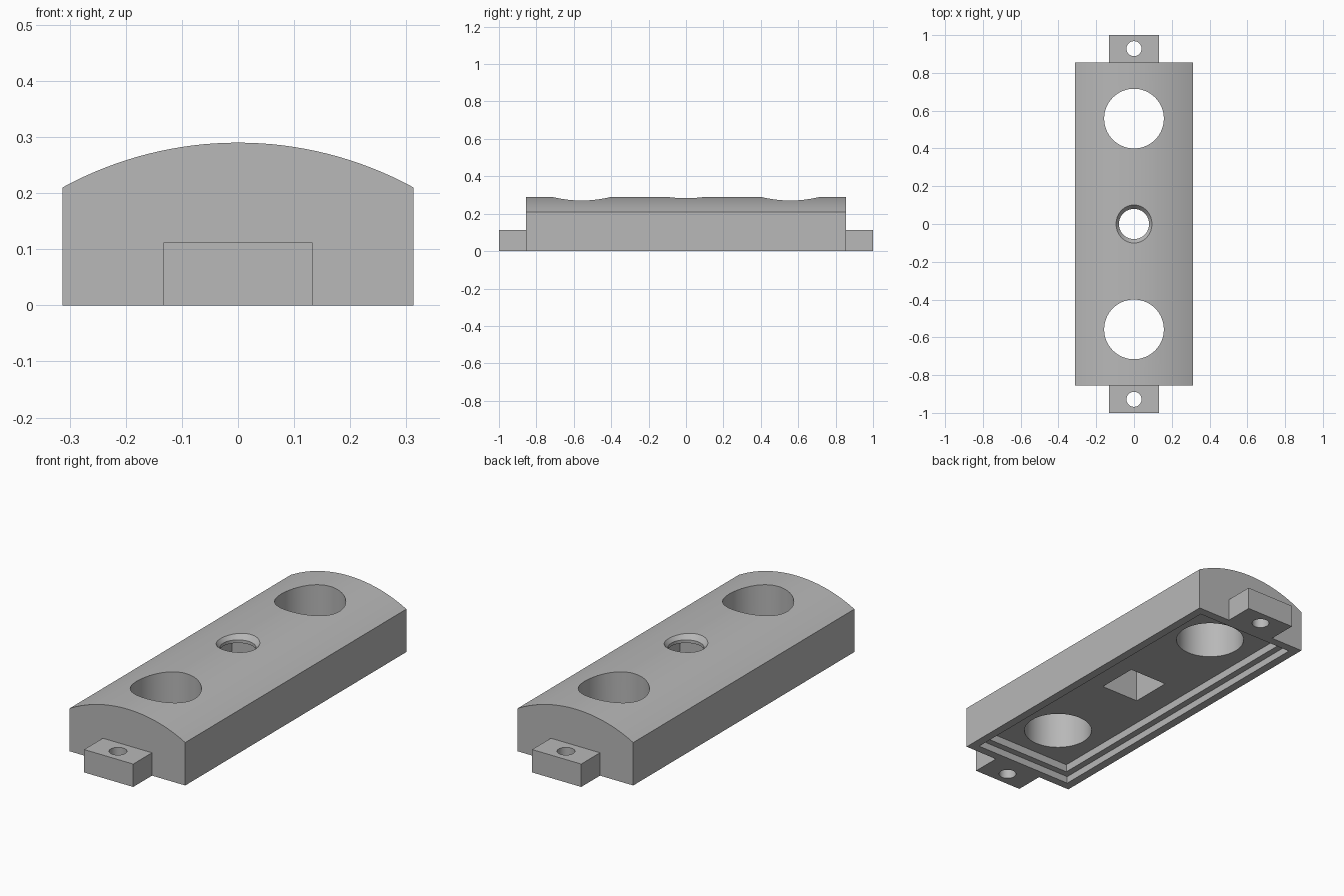
import bpy, bmesh, math

if "Cube" in bpy.data.objects:
    bpy.data.objects.remove(bpy.data.objects["Cube"], do_unlink=True)

HALF_W, HALF_L, SIDE_H, TOP_H = 0.313, 0.855, 0.21, 0.29

grey = bpy.data.materials.new("plain grey")
grey.use_nodes = True
colour = (0.48, 0.48, 0.48, 1)
grey.diffuse_color = colour
grey.node_tree.nodes["Principled BSDF"].inputs["Base Color"].default_value = colour


def finish(name, bm):
    bmesh.ops.recalc_face_normals(bm, faces=bm.faces)
    mesh = bpy.data.meshes.new(name)
    bm.to_mesh(mesh)
    bm.free()
    mesh.materials.append(grey)
    obj = bpy.data.objects.new(name, mesh)
    bpy.context.collection.objects.link(obj)
    return obj


def box(name, half_x, y0, y1, z0, z1):
    bm = bmesh.new()
    bmesh.ops.create_cube(bm, size=1)
    for v in bm.verts:
        v.co.x *= 2 * half_x
        v.co.y = y1 if v.co.y > 0 else y0
        v.co.z = z1 if v.co.z > 0 else z0
    return finish(name, bm)


def cone(name, y, r0, r1, z0, z1, sides=64):
    bm = bmesh.new()
    bmesh.ops.create_cone(bm, cap_ends=True, segments=sides,
                          radius1=r0, radius2=r1, depth=z1 - z0)
    bmesh.ops.translate(bm, verts=bm.verts, vec=(0, y, (z0 + z1) / 2))
    return finish(name, bm)


def combine(target, tool, operation="DIFFERENCE"):
    mod = target.modifiers.new(tool.name, "BOOLEAN")
    mod.operation, mod.solver, mod.object = operation, "EXACT", tool
    bpy.context.view_layer.objects.active = target
    bpy.ops.object.modifier_apply(modifier=mod.name)
    bpy.data.objects.remove(tool, do_unlink=True)


# Crowned body: arched end profile extruded along its length
rise = TOP_H - SIDE_H
radius = (HALF_W ** 2 + rise ** 2) / (2 * rise)
spread = math.asin(HALF_W / radius)
steps = 32
profile = [(-HALF_W, 0)]
for i in range(steps + 1):
    a = spread * (2 * i / steps - 1)
    profile.append((radius * math.sin(a), TOP_H - radius + radius * math.cos(a)))
profile.append((HALF_W, 0))
bm = bmesh.new()
end = bm.faces.new([bm.verts.new((x, -HALF_L, z)) for x, z in profile])
grown = bmesh.ops.extrude_face_region(bm, geom=[end])["geom"]
bmesh.ops.translate(bm, vec=(0, 2 * HALF_L, 0),
                    verts=[v for v in grown if isinstance(v, bmesh.types.BMVert)])
body = finish("mounting_block", bm)

# Mounting tabs, one at each end
for side in (-1, 1):
    inner, outer = sorted((side * 0.82, side * 1.0))
    combine(body, box("end_tab", 0.133, inner, outer, 0, 0.112), "UNION")

# Stepped recess in the underside
for inset, depth in ((0.042, 0.035), (0.075, 0.073)):
    y = HALF_L - inset
    combine(body, box("recess_cutter", HALF_W - inset, -y, y, -0.1, depth))

# Large through holes and small screw holes
for side in (-1, 1):
    combine(body, cone("large_hole_cutter", side * 0.558, 0.158, 0.158, -0.1, 0.4))
    combine(body, cone("screw_hole_cutter", side * 0.928, 0.04, 0.04, -0.1, 0.2, 32))

# Centre: square pocket from below, round hole with a countersink above
combine(body, box("pocket_cutter", 0.104, -0.104, 0.104, -0.1, 0.25))
combine(body, cone("centre_hole_cutter", 0, 0.08, 0.08, 0.2, 0.4))
combine(body, cone("countersink_cutter", 0, 0.08, 0.1175, 0.265, 0.31))

# Smooth curved surfaces, crisp edges
bpy.ops.object.select_all(action="DESELECT")
body.select_set(True)
bpy.context.view_layer.objects.active = body
bpy.ops.object.shade_smooth_by_angle(angle=math.radians(25))
